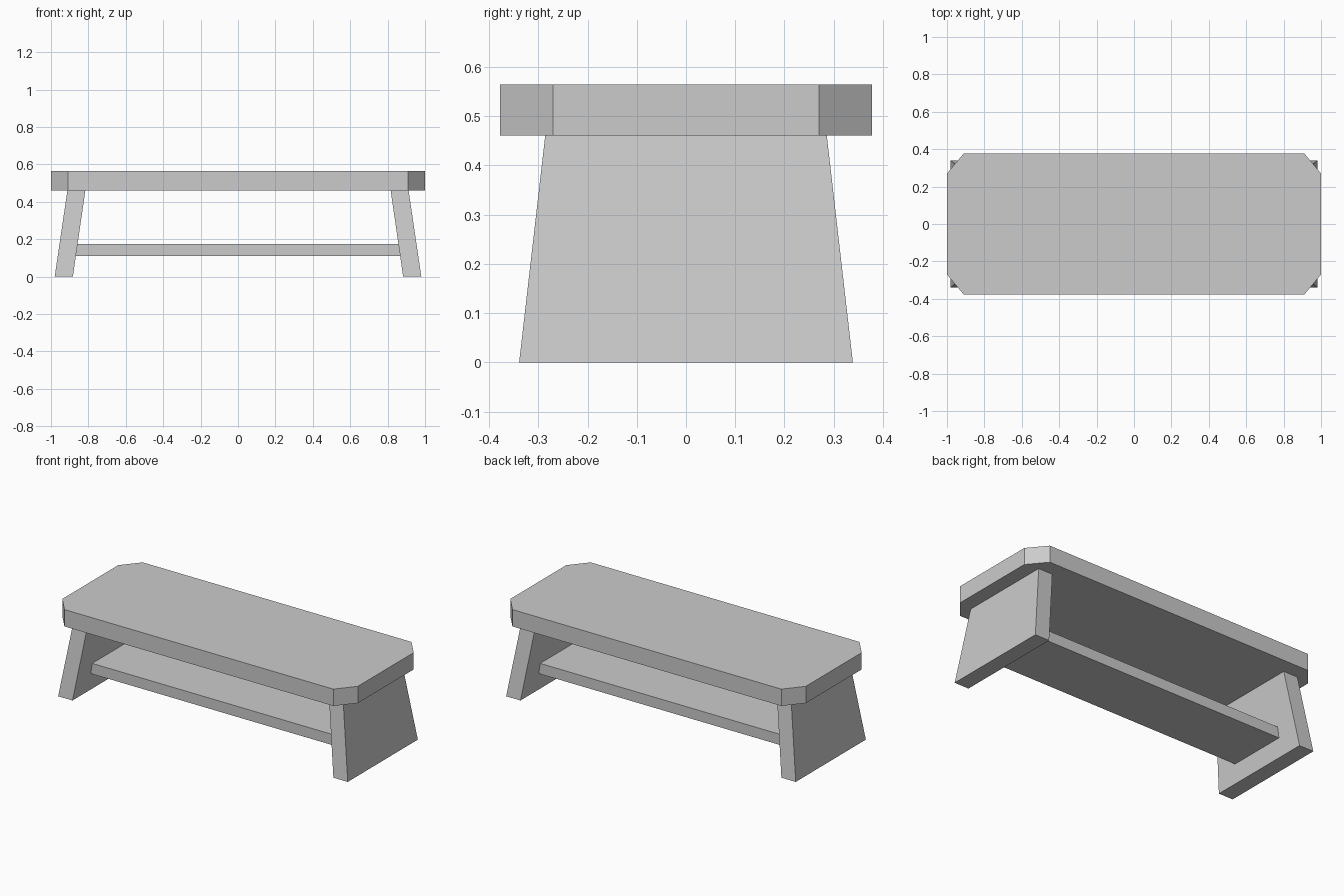
import bpy
import bmesh

if "Cube" in bpy.data.objects:
    bpy.data.objects.remove(bpy.data.objects["Cube"], do_unlink=True)

# Single plain grey material
grey = bpy.data.materials.new("plain_grey")
grey.use_nodes = True
color = (0.6, 0.6, 0.6, 1)
grey.diffuse_color = color
grey.node_tree.nodes["Principled BSDF"].inputs["Base Color"].default_value = color


def loft(name, lower, upper):
    """Solid between two matching outlines."""
    bm = bmesh.new()
    low = [bm.verts.new(p) for p in lower]
    high = [bm.verts.new(p) for p in upper]
    bm.faces.new(low[::-1])
    bm.faces.new(high)
    n = len(low)
    for i in range(n):
        j = (i + 1) % n
        bm.faces.new((low[i], low[j], high[j], high[i]))
    bmesh.ops.recalc_face_normals(bm, faces=bm.faces)
    mesh = bpy.data.meshes.new(name)
    bm.to_mesh(mesh)
    bm.free()
    mesh.materials.append(grey)
    obj = bpy.data.objects.new(name, mesh)
    bpy.context.collection.objects.link(obj)
    return obj


def rect(x0, x1, half_y, z):
    return [(x0, -half_y, z), (x1, -half_y, z), (x1, half_y, z), (x0, half_y, z)]


# Thick top with clipped corners
LENGTH, WIDTH, CLIP_X, CLIP_Y = 1.0, 0.378, 0.91, 0.27
UNDERSIDE, TOP = 0.461, 0.564
quarter = [(LENGTH, CLIP_Y), (CLIP_X, WIDTH)]
outline = (quarter + [(-x, y) for x, y in reversed(quarter)]
           + [(-x, -y) for x, y in quarter]
           + [(x, -y) for x, y in reversed(quarter)])
loft("bench_top", [(x, y, UNDERSIDE) for x, y in outline],
     [(x, y, TOP) for x, y in outline])

# Splayed, tapered end panels
for side, name in ((1, "left_leg_panel"), (-1, "right_leg_panel")):
    loft(name, rect(side * 0.883, side * 0.98, 0.339, 0),
         rect(side * 0.816, side * 0.912, 0.286, UNDERSIDE))

# Low stretcher board, its ends following the splay of the panels
loft("stretcher_board", rect(-0.868, 0.868, 0.185, 0.11),
     rect(-0.859, 0.859, 0.185, 0.175))
